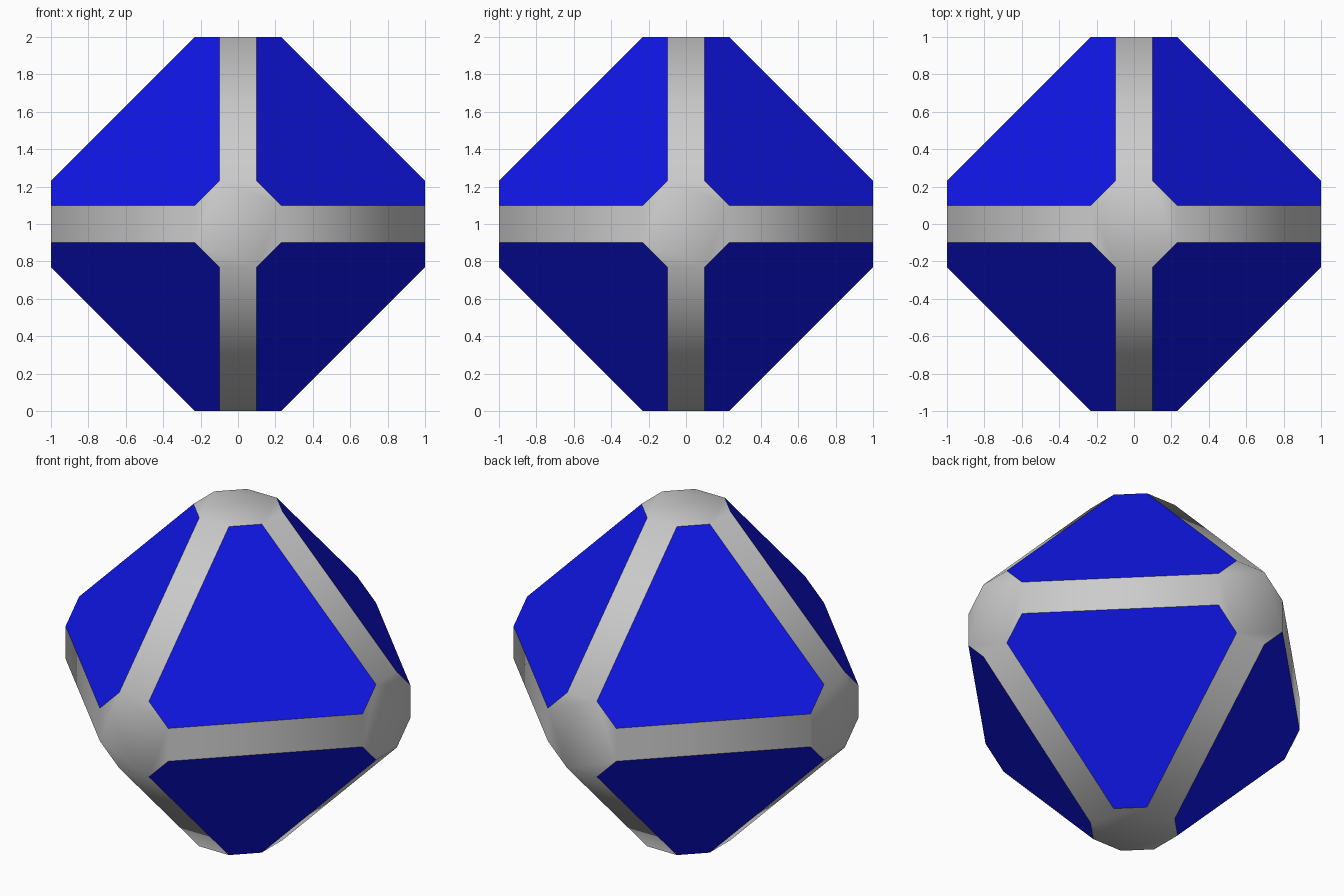
import bpy, bmesh, math
from mathutils import Vector

if "Cube" in bpy.data.objects:
    bpy.data.objects.remove(bpy.data.objects["Cube"])

CORNER = (0.1, 0.23, 1.0)   # half band width, half cap width, half size
ORDERS = ((0, 1, 2), (0, 2, 1), (1, 0, 2), (1, 2, 0), (2, 0, 1), (2, 1, 0))
SIGNS = (-1, 1)


def chamfered_octahedron():
    """Octahedron with cut corners (8 sides) and cut edges (4 sides)."""
    bm = bmesh.new()
    for order in ORDERS:
        for sx in SIGNS:
            for sy in SIGNS:
                for sz in SIGNS:
                    a, b, c = (CORNER[i] for i in order)
                    bm.verts.new((sx * a, sy * b, sz * c + 1))
    bmesh.ops.convex_hull(bm, input=bm.verts[:])
    # merge the hull triangles back into flat polygons
    bmesh.ops.dissolve_limit(bm, angle_limit=math.radians(2),
                             verts=bm.verts[:], edges=bm.edges[:])
    bmesh.ops.recalc_face_normals(bm, faces=bm.faces[:])
    return bm


def make_part(name, keep, smooth):
    bm = chamfered_octahedron()
    drop = [f for f in bm.faces if not keep(f)]
    bmesh.ops.delete(bm, geom=drop, context='FACES')
    for f in bm.faces:
        f.smooth = smooth
    mesh = bpy.data.meshes.new(name)
    bm.to_mesh(mesh)
    bm.free()
    obj = bpy.data.objects.new(name, mesh)
    bpy.context.collection.objects.link(obj)
    return obj


# grey frame: edge bands and corner caps, smooth shaded
make_part("frame", lambda f: len(f.verts) != 6, True)

# blue panels: the eight six-sided main faces, flat
panels = make_part("panels", lambda f: len(f.verts) == 6, False)
blue = bpy.data.materials.new("blue")
blue.diffuse_color = (0.005, 0.008, 0.8, 1)
blue.use_nodes = True
blue.node_tree.nodes["Principled BSDF"].inputs["Base Color"].default_value = blue.diffuse_color
panels.data.materials.append(blue)
